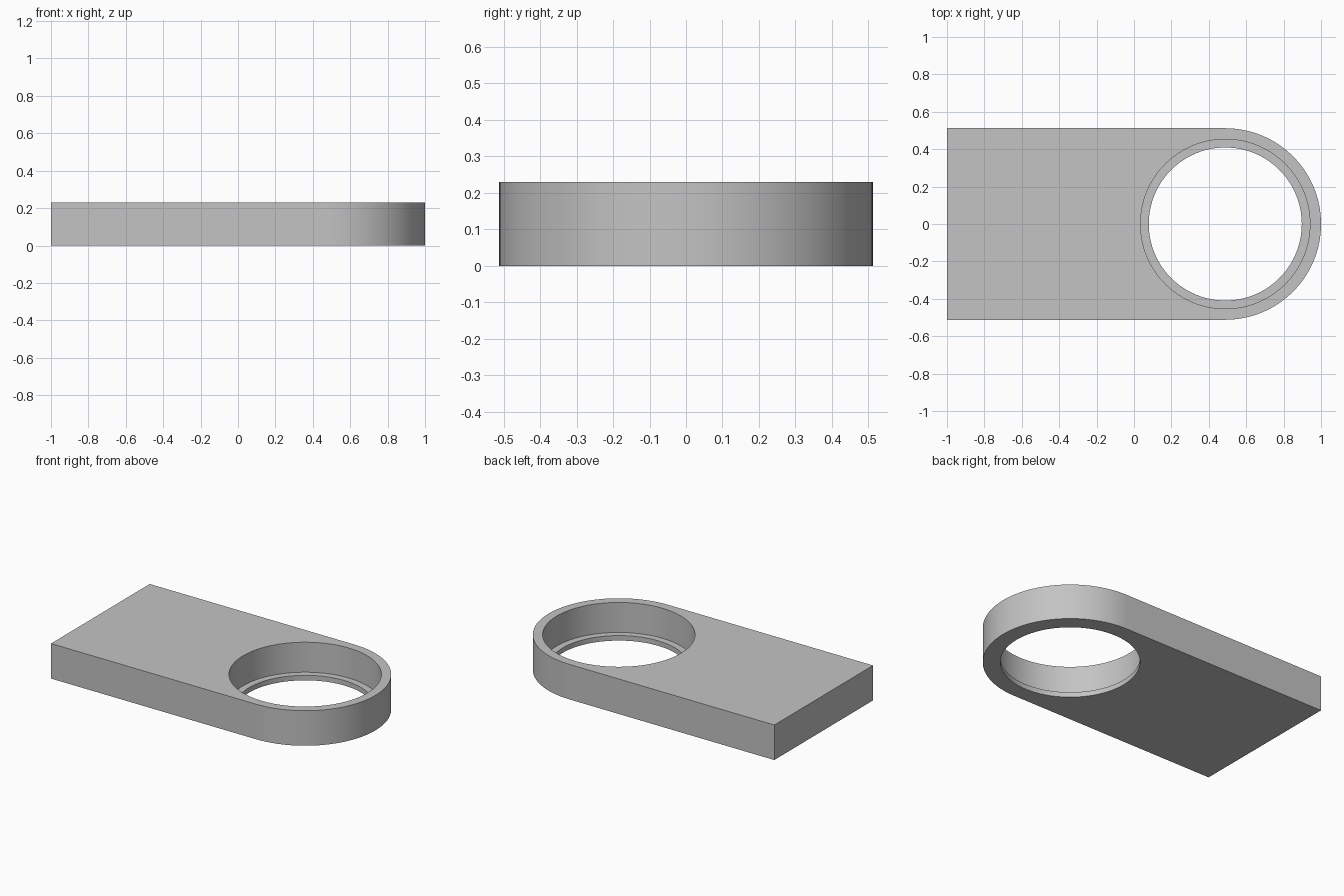
import bpy
import bmesh
from math import cos, sin, tau, radians

cube = bpy.data.objects.get("Cube")
if cube:
    bpy.data.objects.remove(cube, do_unlink=True)

HALF_WIDTH = 0.512
CENTRE_X = 1 - HALF_WIDTH
TAIL = 1 + CENTRE_X          # from hole centre to the square end
HEIGHT, LEDGE = 0.23, 0.033
BORE, LIP = 0.453, 0.409
SEGMENTS = 128               # multiple of 8 so the square corners are exact


def circle(radius):
    return lambda c, s: (radius * c, radius * s)


def outline(c, s):
    """Half circle on one side, square-ended tail on the other."""
    if c > -1e-6:
        return HALF_WIDTH * c, HALF_WIDTH * s
    m = max(abs(c), abs(s))
    return TAIL * c / m, HALF_WIDTH * s / m


# Closed cross-section: each ring is a shape and a height
section = [(outline, 0), (outline, HEIGHT),
           (circle(BORE), HEIGHT), (circle(BORE), LEDGE),
           (circle(LIP), LEDGE), (circle(LIP), 0)]

bm = bmesh.new()
rings = []
for shape, z in section:
    ring = []
    for i in range(SEGMENTS):
        x, y = shape(cos(tau * i / SEGMENTS), sin(tau * i / SEGMENTS))
        ring.append(bm.verts.new((CENTRE_X + x, y, z)))
    rings.append(ring)

for a, b in zip(rings, rings[1:] + rings[:1]):
    for i in range(SEGMENTS):
        j = (i + 1) % SEGMENTS
        bm.faces.new((a[i], a[j], b[j], b[i]))
bmesh.ops.recalc_face_normals(bm, faces=bm.faces)

mesh = bpy.data.meshes.new("ring_plate")
bm.to_mesh(mesh)
bm.free()
plate = bpy.data.objects.new("ring_plate", mesh)
bpy.context.collection.objects.link(plate)

# Plain grey material
grey = bpy.data.materials.new("plain_grey")
grey.use_nodes = True
colour = (0.55, 0.55, 0.55, 1)
grey.diffuse_color = colour
grey.node_tree.nodes["Principled BSDF"].inputs["Base Color"].default_value = colour
mesh.materials.append(grey)

# Smooth curved walls, sharp rims
bpy.ops.object.select_all(action="DESELECT")
plate.select_set(True)
bpy.context.view_layer.objects.active = plate
bpy.ops.object.shade_smooth_by_angle(angle=radians(30))
